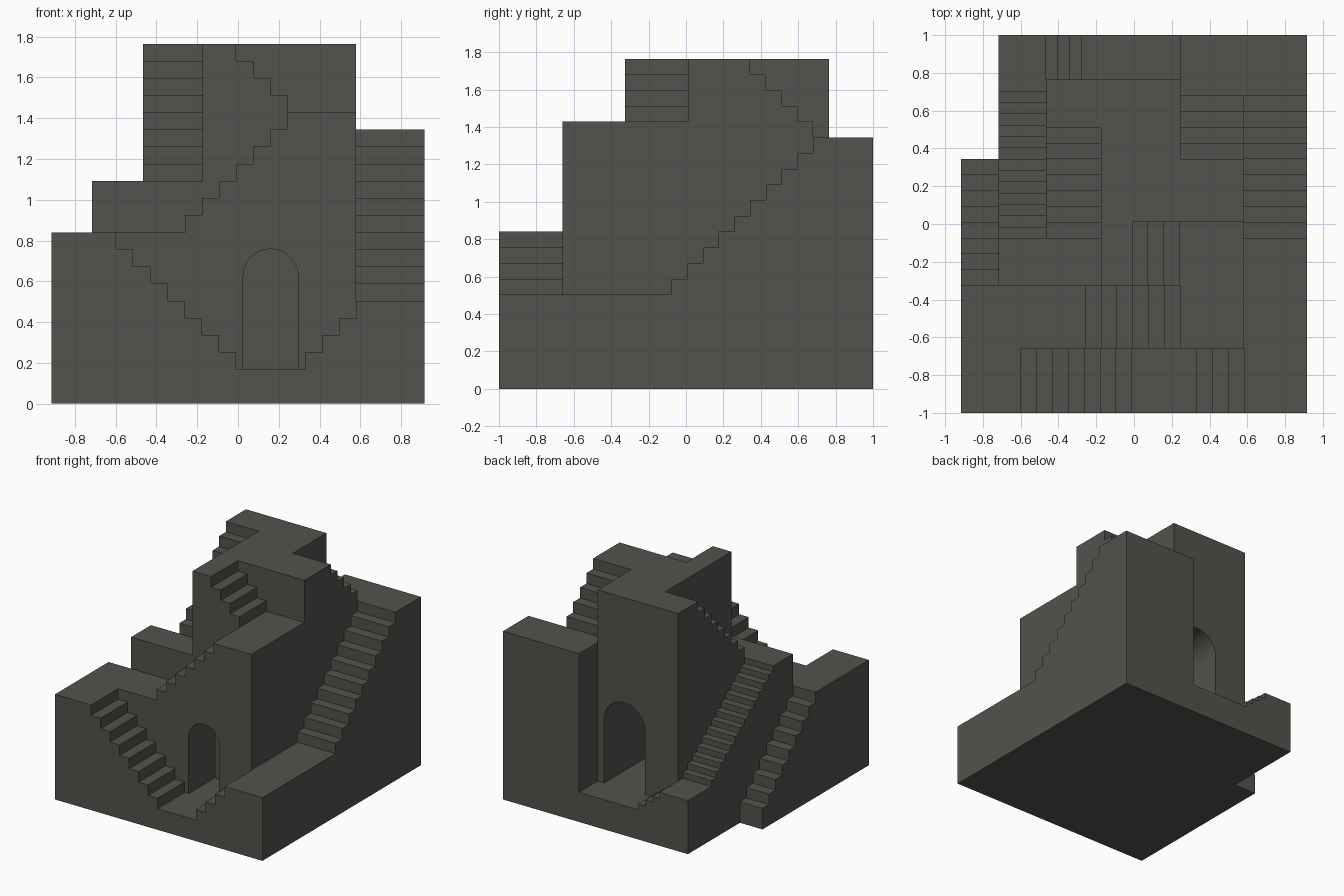
import bpy
import bmesh
import math
from mathutils import Vector

cube = bpy.data.objects.get("Cube")
if cube:
    bpy.data.objects.remove(cube, do_unlink=True)

# One dark stone colour
stone = bpy.data.materials.new("dark_stone")
stone.use_nodes = True
colour = (0.084, 0.084, 0.074, 1)
stone.diffuse_color = colour
bsdf = next(n for n in stone.node_tree.nodes if n.type == 'BSDF_PRINCIPLED')
bsdf.inputs["Base Color"].default_value = colour

U = 0.084          # main riser and tread
R = 0.0475         # small riser
HALF = 0.916       # half of the width

# Levels of the landings
LOW, WALK, MID, SIDE = 2 * U, 6 * U, 10 * U, 13 * U
BACK, PORCH, TOP = 16 * U, 17 * U, 21 * U
REAR = SIDE - 14 * R


def extrude(name, outline, axis, lo, hi):
    """Prism of an outline drawn in the xz plane (axis y) or yz plane (axis x)."""
    bm = bmesh.new()
    place = (lambda a, z: (a, lo, z)) if axis == 'y' else (lambda a, z: (lo, a, z))
    face = bm.faces.new([bm.verts.new(place(a, z)) for a, z in outline])
    grown = bmesh.ops.extrude_face_region(bm, geom=[face])
    shift = Vector((0, hi - lo, 0)) if axis == 'y' else Vector((hi - lo, 0, 0))
    bmesh.ops.translate(bm, vec=shift,
                        verts=[v for v in grown["geom"] if isinstance(v, bmesh.types.BMVert)])
    bmesh.ops.recalc_face_normals(bm, faces=bm.faces)
    mesh = bpy.data.meshes.new(name)
    bm.to_mesh(mesh)
    bm.free()
    mesh.materials.append(stone)
    obj = bpy.data.objects.new(name, mesh)
    bpy.context.collection.objects.link(obj)
    return obj


def flight(start, tread, count, height, rise):
    """Positions and new heights of a run of risers."""
    return [(start + i * tread, height + (i + 1) * rise) for i in range(count)]


def stepped(name, axis, lo, hi, begin, end, height, changes=()):
    """Solid down to the ground with a stepped top from begin to end."""
    outline = [(begin, 0), (begin, height)]
    for pos, new in changes:
        outline += [(pos, height), (pos, new)]
        height = new
    outline += [(end, height), (end, 0)]
    return extrude(name, outline, axis, lo, hi)


def cut_arch(obj, centre, half, floor, top, lo, hi):
    """Cut a round-headed passage along y."""
    spring = top - half
    outline = [(centre - half, floor), (centre + half, floor)]
    outline += [(centre + half * math.cos(math.pi * i / 24),
                 spring + half * math.sin(math.pi * i / 24)) for i in range(25)]
    cutter = extrude("arch_cutter", outline, 'y', lo, hi)
    cutter.hide_render = True
    mod = obj.modifiers.new("arch", 'BOOLEAN')
    mod.operation, mod.solver, mod.object = 'DIFFERENCE', 'EXACT', cutter
    bpy.context.view_layer.update()
    done = bpy.data.meshes.new_from_object(
        obj.evaluated_get(bpy.context.evaluated_depsgraph_get()))
    obj.modifiers.clear()
    obj.data = done
    bpy.data.objects.remove(cutter, do_unlink=True)
    for poly in done.polygons:
        poly.use_smooth = True
    done.set_sharp_from_angle(angle=math.radians(30))


# Front court: down from the left, up to the right walk
stepped("front_stairs", 'y', -1, -0.66, -HALF, HALF, MID,
        flight(-0.598, U, 8, MID, -U) + flight(0.33, U, 4, LOW, U))

# Right walk climbing to the back terrace
stepped("right_stairs", 'x', 0.58, HALF, -0.66, 1, WALK,
        flight(-0.077, U, 10, WALK, U))

# Back terrace with stairs to the roof
stepped("terrace_stairs", 'x', 0.245, 0.58, 0.01, 1, TOP,
        flight(0.343, U, 5, TOP, -U))

# Left stairs going down to the ground
stepped("left_stairs", 'x', -HALF, -0.717, -0.66, 0.343, MID,
        flight(-0.325, U, 8, MID, -U))

# Front wall with stairs to the porch and an arched doorway
front_wall = stepped("front_wall_stairs", 'y', -0.66, -0.325, -0.717, 0.58, MID,
                     flight(-0.26, U, 7, MID, U))
cut_arch(front_wall, 0.16, 0.135, LOW, 0.758, -0.8, -0.2)

# Porch with stairs to the roof
stepped("porch_stairs", 'y', -0.325, 0.01, -0.175, 0.58, TOP,
        flight(-0.009, U, 4, TOP, -U))

# Side landing climbing to the roof
stepped("roof_stairs", 'x', -0.465, -0.175, -0.325, 0.765, SIDE,
        flight(-0.077, U, 8, SIDE, U))

# Narrow stairs from the side landing to the rear landing
stepped("narrow_stairs", 'x', -0.717, -0.465, -0.325, 1, SIDE,
        flight(-0.075, 0.06, 14, SIDE, -R))

# Tower core with the rear arched doorway
tower = stepped("tower_core", 'y', 0.01, 0.765, -0.175, 0.245, TOP)
cut_arch(tower, 0.008, 0.18, REAR - 4 * R, 0.925, 0.165, 0.9)

# Rear court with its short stairs
stepped("rear_court", 'y', 0.765, 1, -0.465, 0.245, REAR - R,
        flight(-0.403, 0.062, 3, REAR - R, -R))
